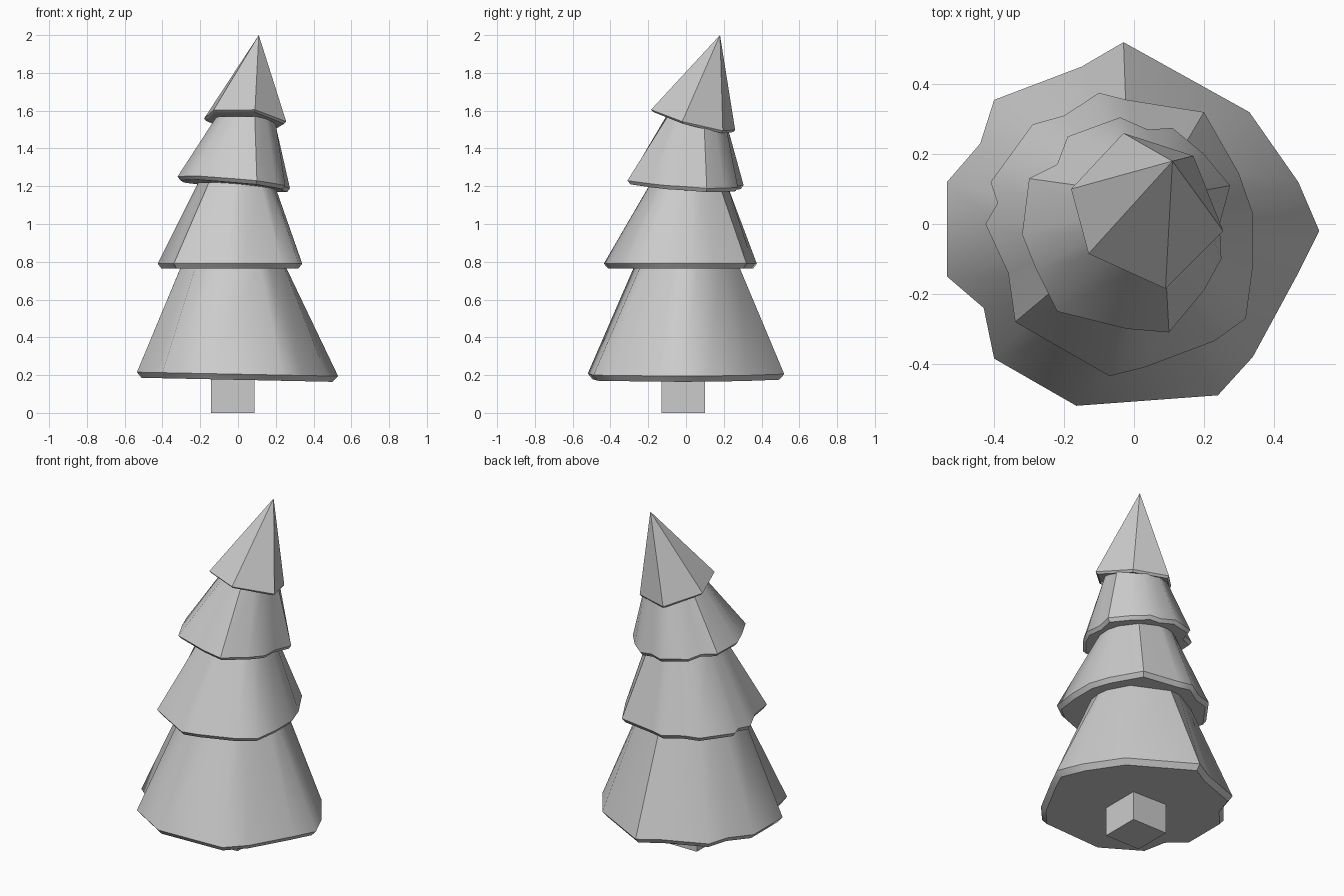
import bpy, bmesh
from math import radians
from mathutils import Vector

if "Cube" in bpy.data.objects:
    bpy.data.objects.remove(bpy.data.objects["Cube"])


def finish(bm, name):
    bmesh.ops.remove_doubles(bm, verts=bm.verts, dist=0.0005)
    bmesh.ops.recalc_face_normals(bm, faces=bm.faces)
    mesh = bpy.data.meshes.new(name)
    bm.to_mesh(mesh)
    bm.free()
    ob = bpy.data.objects.new(name, mesh)
    bpy.context.collection.objects.link(ob)
    bpy.ops.object.select_all(action='DESELECT')
    ob.select_set(True)
    bpy.context.view_layer.objects.active = ob
    bpy.ops.object.shade_smooth_by_angle(angle=radians(40))
    return ob


def tier(name, outline, rim, lip, top, top_r):
    """Ragged skirt: rim = (z, slope_x, slope_y), lip = drop of the underside,
    top = centre of the upper ring, top_r = its radius (0 makes a point)."""
    bm = bmesh.new()
    n = len(outline)
    c = sum((Vector(p) for p in outline), Vector((0, 0))) / n
    rings = [[], [], []]
    for x, y in outline:
        z = rim[0] + rim[1] * x + rim[2] * y
        d = (Vector((x, y)) - c)
        low = c + d * 0.95
        d.normalize()
        rings[0].append(bm.verts.new((low.x, low.y, z - lip)))
        rings[1].append(bm.verts.new((x, y, z)))
        rings[2].append(bm.verts.new((top[0] + d.x * top_r, top[1] + d.y * top_r, top[2])))
    for a, b in zip(rings, rings[1:]):
        for i in range(n):
            j = (i + 1) % n
            bm.faces.new((a[i], a[j], b[j], b[i]))
    bm.faces.new(rings[0][::-1])
    if top_r:
        bm.faces.new(rings[2])
    finish(bm, name)


# Trunk
bpy.ops.mesh.primitive_cube_add(size=1, location=(-0.027, -0.015, 0.11))
trunk = bpy.context.object
trunk.name = "trunk"
trunk.scale = (0.23, 0.23, 0.22)

# Lowest skirt of branches
tier("bottom_branches",
     [(-0.03, 0.52), (-0.15, 0.45), (-0.40, 0.355), (-0.44, 0.23), (-0.535, 0.12),
      (-0.535, -0.15), (-0.43, -0.24), (-0.40, -0.385), (-0.165, -0.52), (0.24, -0.49),
      (0.34, -0.38), (0.47, -0.14), (0.53, -0.02), (0.47, 0.12), (0.33, 0.32)],
     (0.205, -0.02, 0), 0.03, (-0.03, 0.0, 0.79), 0.275)

# Second skirt
tier("lower_middle_branches",
     [(-0.10, 0.375), (-0.20, 0.31), (-0.29, 0.285), (-0.41, 0.12), (-0.39, 0.06),
      (-0.425, 0.0), (-0.36, -0.14), (-0.34, -0.28), (-0.07, -0.435), (0.03, -0.41),
      (0.23, -0.335), (0.32, -0.27), (0.34, -0.12), (0.34, 0.03), (0.30, 0.145),
      (0.20, 0.32), (-0.02, 0.355)],
     (0.79, 0, 0), 0.025, (-0.01, 0.015, 1.22), 0.2)

# Third skirt, slightly tilted
tier("upper_middle_branches",
     [(-0.04, 0.305), (-0.19, 0.25), (-0.22, 0.17), (-0.30, 0.13), (-0.32, -0.03),
      (-0.28, -0.13), (-0.22, -0.25), (-0.02, -0.30), (0.10, -0.31), (0.20, -0.19),
      (0.25, -0.10), (0.245, 0.0), (0.275, 0.11), (0.20, 0.20), (0.11, 0.275), (0.04, 0.27)],
     (1.22, -0.09, -0.06), 0.02, (0.04, 0.05, 1.57), 0.155)

# Leaning tip
tier("top_branches",
     [(-0.03, 0.26), (-0.18, 0.10), (-0.13, -0.085), (0.09, -0.185), (0.255, -0.02), (0.17, 0.195)],
     (1.565, -0.11, -0.27), 0.012, (0.11, 0.18, 2.0), 0)
